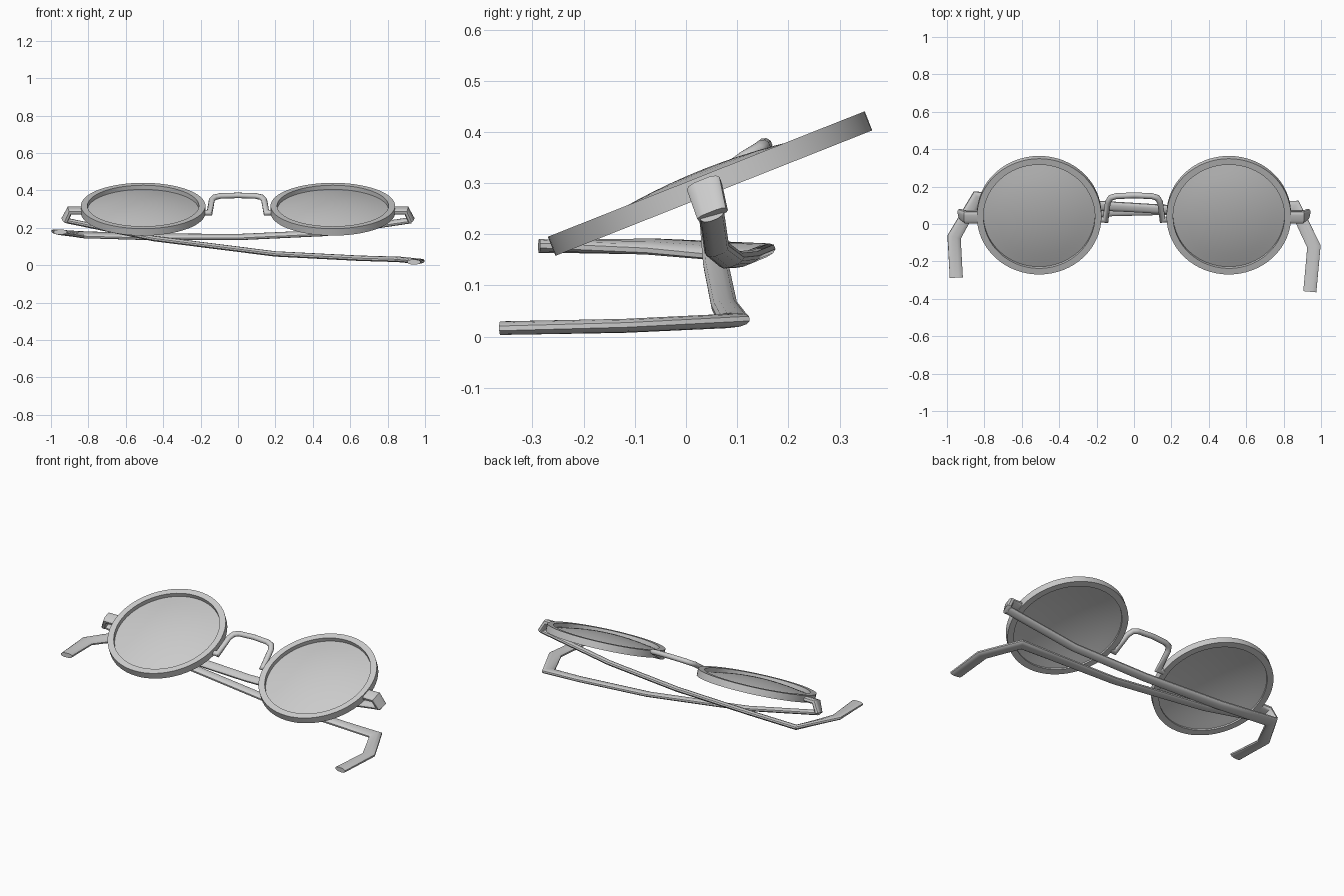
import bpy, math
from mathutils import Vector, Matrix

cube = bpy.data.objects.get("Cube")
if cube:
    bpy.data.objects.remove(cube, do_unlink=True)

grey = bpy.data.materials.new("plain_grey")
grey.use_nodes = True
GREY = (0.6, 0.6, 0.6, 1)
grey.diffuse_color = GREY
grey.node_tree.nodes["Principled BSDF"].inputs["Base Color"].default_value = GREY

TILT = math.radians(21.6)
FRAME_UP = Vector((0, -math.sin(TILT), math.cos(TILT)))


def add_mesh(name, verts, faces, angle=35):
    mesh = bpy.data.meshes.new(name)
    mesh.from_pydata(verts, [], faces)
    mesh.materials.append(grey)
    obj = bpy.data.objects.new(name, mesh)
    bpy.context.collection.objects.link(obj)
    bpy.ops.object.select_all(action='DESELECT')
    obj.select_set(True)
    bpy.context.view_layer.objects.active = obj
    bpy.ops.object.mode_set(mode='EDIT')
    bpy.ops.mesh.select_all(action='SELECT')
    bpy.ops.mesh.remove_doubles(threshold=0.0001)
    bpy.ops.mesh.normals_make_consistent(inside=False)
    bpy.ops.object.mode_set(mode='OBJECT')
    bpy.ops.object.shade_smooth_by_angle(angle=math.radians(angle))
    return obj


def lathe(name, profile, centre, sides=64):
    """Turn a closed (radius, height) profile, tilted like the frame."""
    place = Matrix.Translation(centre) @ Matrix.Rotation(TILT, 4, 'X')
    n = len(profile)
    verts, faces = [], []
    for i in range(sides):
        a = math.tau * i / sides
        verts += [place @ Vector((r * math.cos(a), r * math.sin(a), h)) for r, h in profile]
        j = (i + 1) % sides
        faces += [(i * n + k, j * n + k, j * n + (k + 1) % n, i * n + (k + 1) % n)
                  for k in range(n)]
    return add_mesh(name, verts, faces)


def sweep(name, path, widths, thick, up, sides=12, power=1.0, angle=35):
    """Sweep a rounded flat section along a path with mitred corners."""
    pts = [Vector(p) for p in path]
    last = len(pts) - 1
    verts, faces = [], []
    for i, p in enumerate(pts):
        into = (p - pts[max(i - 1, 0)]).normalized() if i else (pts[1] - p).normalized()
        out = (pts[i + 1] - p).normalized() if i < last else into
        t = (into + out).normalized()
        side = up.cross(into).normalized()
        top = into.cross(side)
        for k in range(sides):
            a = math.tau * (k + 0.5) / sides
            c, s = math.cos(a), math.sin(a)
            c = math.copysign(abs(c) ** power, c)
            s = math.copysign(abs(s) ** power, s)
            v = side * c * widths[i] / 2 + top * s * thick / 2
            # slide the section along the segment onto the mitre plane
            v -= into * (v.dot(t) / into.dot(t))
            verts.append(p + v)
    for i in range(last):
        for k in range(sides):
            m = (k + 1) % sides
            faces.append((i * sides + k, i * sides + m, (i + 1) * sides + m, (i + 1) * sides + k))
    faces += [tuple(range(sides)), tuple(last * sides + k for k in range(sides))]
    return add_mesh(name, verts, faces, angle)


# Shallow domed lens section, outside then underside
RIM, INNER = 0.333, 0.298
dome = [(INNER * k / 8 + 0.004 * (k == 8), 0.031 - 0.036 * (k / 8) ** 2) for k in range(9)]
lens_profile = dome + [(r, h - 0.006) for r, h in reversed(dome)]
rim_profile = [(INNER, -0.02), (RIM, -0.02), (RIM, 0.02), (INNER, 0.02)]

for label, s in (("left", 1), ("right", -1)):
    centre = Vector((s * 0.507, 0.047, 0.299))
    lathe(label + "_rim", rim_profile, centre)
    lathe(label + "_lens", lens_profile, centre)
    # End piece that turns down to the hinge
    sweep(label + "_end_piece",
          [(s * 0.825, 0.036, 0.293), (s * 0.9, 0.036, 0.293), (s * 0.928, 0.052, 0.238)],
          [0.07, 0.07, 0.062], 0.03, FRAME_UP, power=0.6)

# Bridge over the nose
half = [(0.185, 0.025, 0.28), (0.152, 0.022, 0.28), (0.14, 0.115, 0.348),
        (0.125, 0.14, 0.363), (0.095, 0.149, 0.37)]
bridge = [(-x, y, z) for x, y, z in half] + [(0, 0.153, 0.373)] + half[::-1]
sweep("bridge", bridge, [0.032] * len(bridge), 0.03, FRAME_UP, sides=10, angle=50)

# Folded temples, lying one above the other
widths = [0.05, 0.05, 0.052, 0.058, 0.066, 0.072, 0.072]
sweep("left_temple",
      [(0.925, 0.05, 0.24), (0.47, 0.06, 0.172), (0, 0.088, 0.15), (-0.5, 0.115, 0.152),
       (-0.84, 0.142, 0.163), (-0.962, -0.07, 0.176), (-0.95, -0.287, 0.177)],
      widths, 0.027, FRAME_UP, power=0.8)
sweep("right_temple",
      [(-0.925, 0.05, 0.24), (-0.45, 0.058, 0.142), (0.2, 0.075, 0.06), (0.65, 0.09, 0.037),
       (0.86, 0.092, 0.031), (0.962, -0.12, 0.021), (0.94, -0.362, 0.0165)],
      widths, 0.027, Vector((0, -0.15, 1)), power=0.8)
